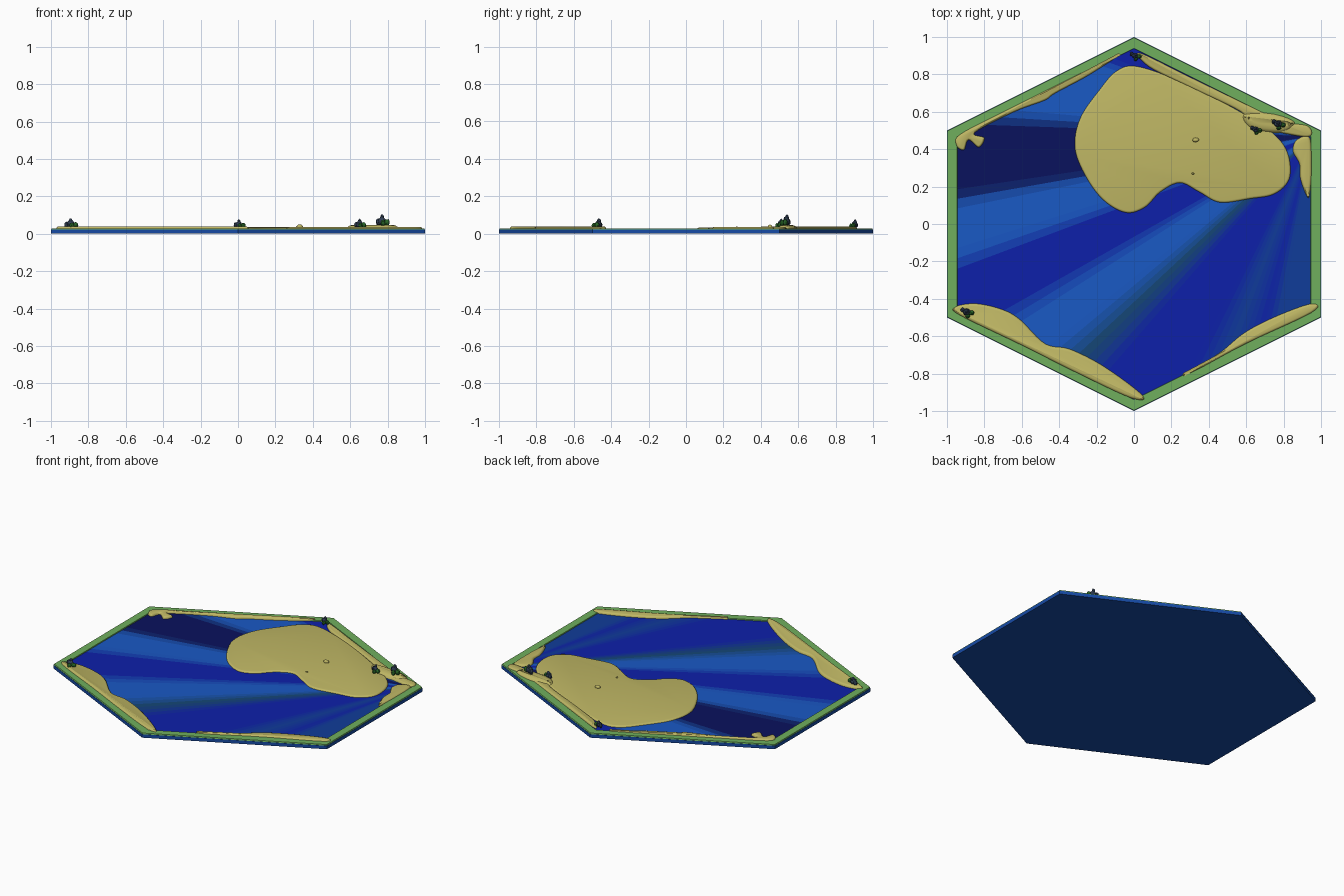
import bpy, bmesh, math, random
from mathutils import Vector

if "Cube" in bpy.data.objects:
    bpy.data.objects.remove(bpy.data.objects["Cube"])

random.seed(4)


def mat(name, rgb):
    m = bpy.data.materials.new(name)
    m.diffuse_color = (*rgb, 1)
    m.use_nodes = True
    m.node_tree.nodes["Principled BSDF"].inputs["Base Color"].default_value = m.diffuse_color
    return m


SAND = mat("sand", (0.53, 0.48, 0.13))
GRASS = mat("grass", (0.16, 0.43, 0.11))
BLUE = mat("base_blue", (0.008, 0.07, 0.38))
LEAF = mat("leaf", (0.02, 0.13, 0.02))
SLATE = mat("slate", (0.03, 0.05, 0.09))


def make(name, bm, mats, smooth=False):
    bmesh.ops.recalc_face_normals(bm, faces=bm.faces)
    me = bpy.data.meshes.new(name)
    bm.to_mesh(me)
    bm.free()
    ob = bpy.data.objects.new(name, me)
    bpy.context.collection.objects.link(ob)
    for m in mats:
        me.materials.append(m)
    if smooth:
        for p in me.polygons:
            p.use_smooth = True
    return ob


def hexagon(inset):
    x = 1 - inset
    top = 1 - inset * math.hypot(1, 0.5)
    y = top - x / 2
    return [(0, top), (-x, y), (-x, -y), (0, -top), (x, -y), (x, y)]


def ring(bm, pts, z):
    return [bm.verts.new((p[0], p[1], z)) for p in pts]


def bridge(bm, a, b):
    n = len(a)
    for i in range(n):
        bm.faces.new((a[i], a[(i + 1) % n], b[(i + 1) % n], b[i]))


# hexagonal base slab
bm = bmesh.new()
lo, hi = ring(bm, hexagon(0), 0), ring(bm, hexagon(0), 0.022)
bridge(bm, lo, hi)
bm.faces.new(lo)
bm.faces.new(hi)
make("base_slab", bm, [BLUE])

# raised grass rim
bm = bmesh.new()
rs = [ring(bm, hexagon(i), z) for i, z in
      ((0.002, 0.022), (0.004, 0.029), (0.054, 0.029), (0.056, 0.022))]
for i in range(4):
    bridge(bm, rs[i], rs[(i + 1) % 4])
make("grass_rim", bm, [GRASS])

# water: fan of coloured wedges spreading from the right rear corner
DEEP, BRIGHT, NAVY = (0.004, 0.014, 0.40), (0.01, 0.10, 0.56), (0.003, 0.006, 0.11)
MID, TEAL = (0.005, 0.045, 0.32), (0.007, 0.06, 0.16)
STOPS = [(150, DEEP), (159, DEEP), (162, BRIGHT), (175, BRIGHT), (178, NAVY),
         (189, NAVY), (191.5, BRIGHT), (198, BRIGHT), (201, DEEP), (209, DEEP),
         (213, BRIGHT), (219, BRIGHT), (224, TEAL), (229, DEEP), (243, DEEP),
         (249, MID), (256, DEEP), (260, MID), (275, MID)]


def water_colour(a):
    for (a0, c0), (a1, c1) in zip(STOPS, STOPS[1:]):
        if a <= a1:
            t = (a - a0) / (a1 - a0)
            return tuple(u + (v - u) * t for u, v in zip(c0, c1))
    return MID


corners = [Vector(p) for p in hexagon(0.05)]
origin = corners[5]


def reach(a):
    d = Vector((math.cos(math.radians(a)), math.sin(math.radians(a))))
    best = 9
    for p, q in zip(corners, corners[1:] + corners[:1]):
        n = Vector((q.y - p.y, p.x - q.x))
        if n.dot(d) > 1e-4:
            t = n.dot(p - origin) / n.dot(d)
            if t > 1e-3:
                best = min(best, t)
    return origin + d * best


angs = [math.degrees(math.atan2((c - origin).y, (c - origin).x)) % 360 for c in corners[:5]]
inner = [154 + 1.5 * i for i in range(78)]
marks = sorted([(a, c) for a, c in zip(angs, corners)] +
               [(a, reach(a)) for a in inner if angs[0] < a < angs[4]], key=lambda m: m[0])
bm = bmesh.new()
hub = bm.verts.new((*origin, 0.023))
vs = [bm.verts.new((*p, 0.023)) for _, p in marks]
mats = []
for i in range(len(vs) - 1):
    if (marks[i + 1][1] - marks[i][1]).length < 1e-5:
        continue
    f = bm.faces.new((hub, vs[i], vs[i + 1]))
    f.material_index = len(mats)
    mats.append(mat("water", water_colour((marks[i][0] + marks[i + 1][0]) / 2)))
make("water", bm, mats)


# sand patches: smoothed outline with a rounded shoulder
def sand(name, pts, top, shoulder=0.012, steps=6):
    P = [Vector(p) for p in pts]
    n = len(P)
    out = []
    for i in range(n):
        a, b, c, d = (P[(i + k) % n] for k in (-1, 0, 1, 2))
        for s in range(steps):
            t = s / steps
            out.append(0.5 * (2 * b + (c - a) * t + (2 * a - 5 * b + 4 * c - d) * t * t
                              + (3 * b - a - 3 * c + d) * t ** 3))
    m = len(out)
    area = sum(out[i].cross(out[(i + 1) % m]) for i in range(m))
    sign = 1 if area > 0 else -1
    nor = []
    for i in range(m):
        t = (out[(i + 1) % m] - out[i - 1]).normalized()
        nor.append(Vector((-t.y, t.x)) * sign)
    bm = bmesh.new()
    prev = None
    for off, h in ((0, 0), (0.15, 0.55), (0.5, 0.88), (1, 1)):
        r = ring(bm, [p + q * shoulder * off for p, q in zip(out, nor)],
                 0.022 + (top - 0.022) * h)
        if prev:
            bridge(bm, prev, r)
        prev = r
    bm.faces.new(prev)
    make(name, bm, [SAND], True)


sand("sand_island", [(.03, .84), (-.09, .82), (-.19, .71), (-.29, .56), (-.315, .40),
     (-.25, .24), (-.155, .12), (-.04, .06), (.06, .09), (.14, .17), (.245, .22),
     (.35, .17), (.46, .115), (.62, .135), (.75, .16), (.83, .24), (.825, .37),
     (.76, .47), (.62, .57), (.3, .74)], 0.033)
sand("sand_bank_rear_right", [(.03, .915), (.3, .785), (.6, .64), (.8, .55), (.93, .525),
     (.945, .47), (.85, .475), (.62, .53), (.57, .6), (.3, .73), (.08, .84)], 0.037)
sand("sand_bank_right", [(.87, .45), (.94, .46), (.95, .3), (.945, .2), (.93, .14),
     (.89, .24), (.885, .32), (.85, .39)], 0.037, 0.015)
sand("sand_bank_rear_left", [(-.075, .91), (-.4, .75), (-.7, .6), (-.93, .48), (-.95, .42),
     (-.91, .395), (-.885, .45), (-.83, .41), (-.8, .46), (-.85, .49), (-.64, .6),
     (-.48, .66), (-.42, .70), (-.235, .8)], 0.038, 0.01)
sand("sand_bank_front_left", [(-.96, -.445), (-.85, -.425), (-.71, -.455), (-.61, -.51),
     (-.475, -.64), (-.34, -.67), (-.155, -.765), (.05, -.92), (-.02, -.93),
     (-.3, -.80), (-.6, -.65), (-.93, -.49)], 0.039, 0.015)
sand("sand_bank_front_right", [(.26, -.805), (.38, -.735), (.47, -.68), (.6, -.575),
     (.78, -.485), (.955, -.425), (.95, -.475), (.6, -.64), (.33, -.785)], 0.037)
sand("sand_mound", [(.6, .595), (.75, .59), (.86, .545), (.8, .49), (.65, .5),
     (.585, .55)], 0.047, 0.04)


def blob(bm, x, y, z, rx, ry, rz, idx=0):
    r = bmesh.ops.create_icosphere(bm, subdivisions=2, radius=1)
    for v in r["verts"]:
        k = random.uniform(0.88, 1.08)
        v.co = Vector((x + v.co.x * rx * k, y + v.co.y * ry * k, z + v.co.z * rz * k))
        for f in v.link_faces:
            f.material_index = idx


# small pebbles on the island
for i, (x, y, r, z) in enumerate([(.33, .45, .018, .036), (.315, .27, .008, .033)]):
    bm = bmesh.new()
    blob(bm, x, y, z, r, r * 0.7, r * 0.75)
    make(f"pebble_{i + 1}", bm, [SAND], True)

# clumps of bushes and slate rocks
for i, (x, y, top, w) in enumerate([(.005, .9, .076, .022), (.65, .505, .08, .022),
                                    (.77, .535, .104, .026), (-.895, -.47, .082, .026)]):
    bm = bmesh.new()
    g = 0.034 if i != 2 else 0.045
    h = top - g
    blob(bm, x, y, g + h * .35, w * .8, w * .7, h * .45, 1)
    blob(bm, x, y + w * .2, top - h * .3, w * .4, w * .4, h * .3, 1)
    blob(bm, x + w, y - w * .2, g + h * .25, w * .6, w * .5, h * .33, 0)
    blob(bm, x - w * .8, y + w * .4, g + h * .3, w * .5, w * .5, h * .33, 1)
    blob(bm, x + w * .2, y - w * .8, g + h * .2, w * .5, w * .5, h * .3, 0)
    make(f"bush_clump_{i + 1}", bm, [LEAF, SLATE])
